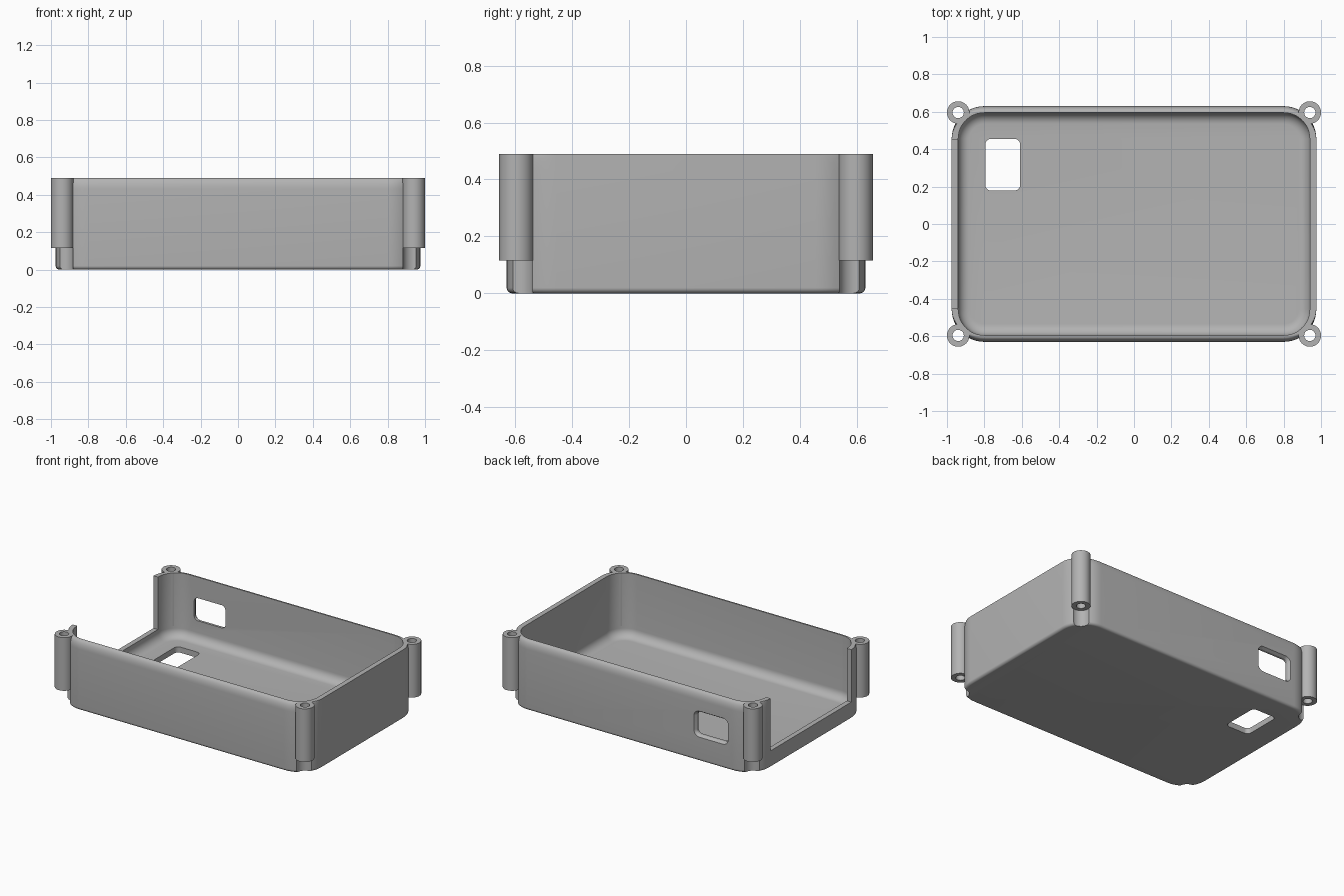
import bpy, bmesh, math

cube = bpy.data.objects.get("Cube")
if cube:
    bpy.data.objects.remove(cube, do_unlink=True)

HX, HY, H = 0.975, 0.63, 0.49      # outer half sizes and height
WALL, CORNER = 0.035, 0.175
BOSS_X, BOSS_Y, BOSS_R, BOSS_Z = 0.94, 0.596, 0.06, 0.115

grey = bpy.data.materials.new("plain grey")
grey.use_nodes = True
grey.diffuse_color = (0.45, 0.45, 0.45, 1)
grey.node_tree.nodes["Principled BSDF"].inputs["Base Color"].default_value = grey.diffuse_color


def rounded_rect(hx, hy, rx, ry, n=12):
    """Outline of a rectangle with elliptical corners."""
    pts = []
    for k, (sx, sy) in enumerate([(1, 1), (-1, 1), (-1, -1), (1, -1)]):
        for i in range(n + 1):
            a = math.pi / 2 * (k + i / n)
            pts.append((sx * (hx - rx) + rx * math.cos(a),
                        sy * (hy - ry) + ry * math.sin(a)))
    return pts


def loft(name, rings):
    """Closed solid through a stack of equal-length rings."""
    bm = bmesh.new()
    loops = [[bm.verts.new(p) for p in ring] for ring in rings]
    n = len(loops[0])
    for low, high in zip(loops, loops[1:]):
        for i in range(n):
            j = (i + 1) % n
            bm.faces.new((low[i], low[j], high[j], high[i]))
    bm.faces.new(loops[0][::-1])
    bm.faces.new(loops[-1])
    bmesh.ops.recalc_face_normals(bm, faces=bm.faces)
    mesh = bpy.data.meshes.new(name)
    bm.to_mesh(mesh)
    bm.free()
    mesh.materials.append(grey)
    obj = bpy.data.objects.new(name, mesh)
    bpy.context.collection.objects.link(obj)
    return obj


def level(z, hx, hy, rx, ry, cx=0, cy=0):
    return [(cx + x, cy + y, z) for x, y in rounded_rect(hx, hy, rx, ry)]


def cylinder(name, x, y, r, z0, z1, n=48):
    circle = [(x + r * math.cos(2 * math.pi * i / n),
               y + r * math.sin(2 * math.pi * i / n)) for i in range(n)]
    return loft(name, [[(px, py, z) for px, py in circle] for z in (z0, z1)])


def select_only(obj):
    bpy.ops.object.select_all(action='DESELECT')
    obj.select_set(True)
    bpy.context.view_layer.objects.active = obj


def subtract(obj, cutter):
    cutter.hide_render = True
    mod = obj.modifiers.new("cut", 'BOOLEAN')
    mod.operation = 'DIFFERENCE'
    mod.solver = 'EXACT'
    mod.object = cutter
    select_only(obj)
    bpy.ops.object.modifier_apply(modifier=mod.name)
    bpy.data.objects.remove(cutter, do_unlink=True)


def smooth(obj):
    select_only(obj)
    bpy.ops.object.shade_smooth_by_angle(angle=math.radians(30))


STEPS = 8
angles = [math.pi / 2 * i / STEPS for i in range(STEPS + 1)]

# Outer body: filleted base, front and back walls rolled inward at the rim
rings = []
for a in angles:
    d = 0.02 * (1 - math.sin(a))
    rings.append(level(0.02 * (1 - math.cos(a)), HX - d, HY - d, CORNER - d, CORNER - d))
for a in angles:
    d = 0.028 * (1 - math.cos(a))
    rings.append(level(H - 0.06 + 0.06 * math.sin(a), HX, HY - d, CORNER, CORNER - d))
tray = loft("tray_shell", rings)

# Cavity with a coved floor
rings = []
for a in angles:
    d = WALL + 0.06 * (1 - math.sin(a))
    rings.append(level(0.04 + 0.06 * (1 - math.cos(a)), HX - d, HY - d, CORNER - d, CORNER - d))
rings.append(level(H + 0.1, HX - WALL, HY - WALL, CORNER - WALL, CORNER - WALL))
subtract(tray, loft("cavity_cutter", rings))

# Open side above a low sill
subtract(tray, loft("side_opening_cutter", [
    [(x, y, z) for x, y in ((-1.1, -0.45), (-0.9, -0.45), (-0.9, 0.45), (-1.1, 0.45))]
    for z in (0.12, H + 0.1)]))

# Floor opening
subtract(tray, loft("floor_opening_cutter", [
    level(z, 0.093, 0.138, 0.03, 0.03, -0.702, 0.317) for z in (-0.1, 0.2)]))

# Back wall window, flared on the outside
subtract(tray, loft("window_cutter", [
    [(-0.637 + x, y, 0.262 + z)
     for x, z in rounded_rect(0.122 + f, 0.08 + f, 0.03 + f, 0.03 + f)]
    for y, f in ((0.5, 0), (0.612, 0), (0.65, 0.025))]))

# Corner screw bosses with relief notches beneath them
for side, sx in (("right", -1), ("left", 1)):
    for end, sy in (("front", -1), ("back", 1)):
        x, y = sx * BOSS_X, sy * BOSS_Y
        subtract(tray, cylinder("notch_cutter", x, y, BOSS_R - 0.002, -0.1, H + 0.1))
        boss = cylinder(f"{end}_{side}_screw_boss", x, y, BOSS_R, BOSS_Z, H)
        subtract(boss, cylinder("hole_cutter", x, y, 0.03, 0, H + 0.1))
        smooth(boss)
smooth(tray)
